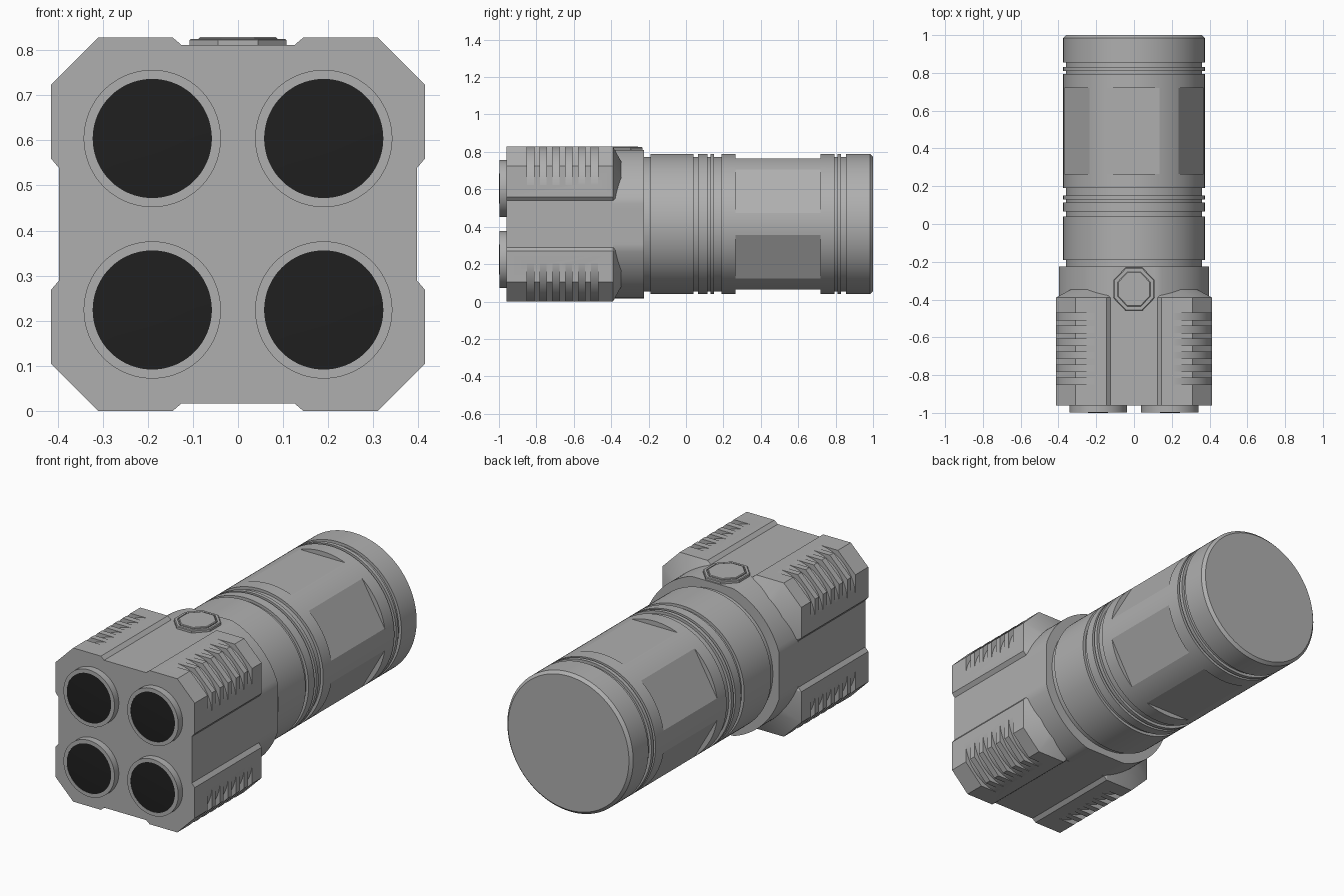
import bpy, bmesh
from math import sin, cos, pi, radians

cube = bpy.data.objects.get("Cube")
if cube:
    bpy.data.objects.remove(cube)

CZ = 0.414          # height of the long axis
SEG = 120


def material(name, rgb, rough):
    m = bpy.data.materials.new(name)
    m.use_nodes = True
    m.diffuse_color = (*rgb, 1)
    bsdf = m.node_tree.nodes["Principled BSDF"]
    bsdf.inputs["Base Color"].default_value = (*rgb, 1)
    bsdf.inputs["Roughness"].default_value = rough
    return m


GREY = material("grey_metal", (0.43, 0.43, 0.43), 0.5)
BLACK = material("black_lens", (0.014, 0.014, 0.014), 0.4)


def circle(r, cx=0, cz=0, n=SEG):
    return [(cx + r * cos(2 * pi * i / n), cz + r * sin(2 * pi * i / n)) for i in range(n)]


def loft(bm, sections):
    """Skin a list of (y, outline) sections and cap both ends."""
    rings = [[bm.verts.new((x, y, z + CZ)) for x, z in pts] for y, pts in sections]
    n = len(rings[0])
    for a, b in zip(rings, rings[1:]):
        for i in range(n):
            j = (i + 1) % n
            bm.faces.new((a[i], a[j], b[j], b[i]))
    bm.faces.new(rings[0])
    bm.faces.new(rings[-1])


def finish(bm, name, mat, angle=20):
    bmesh.ops.remove_doubles(bm, verts=bm.verts, dist=1e-5)
    bmesh.ops.recalc_face_normals(bm, faces=bm.faces)
    me = bpy.data.meshes.new(name)
    bm.to_mesh(me)
    bm.free()
    me.materials.append(mat)
    ob = bpy.data.objects.new(name, me)
    bpy.context.collection.objects.link(ob)
    smooth(ob, angle)
    return ob


def smooth(ob, angle):
    bpy.ops.object.select_all(action='DESELECT')
    ob.select_set(True)
    bpy.context.view_layer.objects.active = ob
    bpy.ops.object.shade_smooth_by_angle(angle=radians(angle))


def part(name, sections, mat=GREY, angle=20):
    bm = bmesh.new()
    loft(bm, sections)
    return finish(bm, name, mat, angle)


# Head: notched octagonal block, tapering behind into the collar
quarter = [(.414, .145), (.414, .31), (.31, .414), (.145, .414), (.125, .397)]
outline = []
for q in range(4):
    c, s = (1, 0, -1, 0)[q], (0, 1, 0, -1)[q]
    outline += [(c * x - s * z, s * x + c * z) for x, z in [(.397, .125)] + quarter]


def scaled(k):
    return [(x * k, z * k) for x, z in outline]


head = part("head", [(-.96, outline), (-.39, outline), (-.30, scaled(.6))])

# Cooling slots across the four corners of the head
bm = bmesh.new()
arc = [(.19 + .225 * cos(t * pi / 48), .19 + .225 * sin(t * pi / 48)) for t in range(25)]
slot = arc + [(.19, .5), (.5, .5), (.5, .19)]
for sx in (1, -1):
    for sz in (1, -1):
        for i in range(6):
            y = -.85 + .0685 * i
            pts = [(sx * x, sz * z) for x, z in slot]
            loft(bm, [(y, pts), (y + .036, pts)])
cutter = finish(bm, "slot_cutter", GREY)
mod = head.modifiers.new("slots", 'BOOLEAN')
mod.operation = 'DIFFERENCE'
mod.solver = 'EXACT'
mod.object = cutter
bpy.context.view_layer.objects.active = head
bpy.ops.object.modifier_apply(modifier=mod.name)
bpy.data.objects.remove(cutter)
smooth(head, 20)

# Collar: round, with four flats level with the notch floors
flat = .397
collar = [(max(-flat, min(flat, x)), max(-flat, min(flat, z))) for x, z in circle(.416)]
part("collar", [(-.41, collar), (-.225, collar)])


# Body: turned tube with grooves and six flat grip panels
def panelled(r, depth):
    pts = []
    for i in range(SEG):
        a = 2 * pi * i / SEG
        off = (a - pi / 2 + pi / 6) % (pi / 3) - pi / 6
        k = min(r, depth / cos(off))
        pts.append((k * cos(a), k * sin(a)))
    return pts


R, G = .375, .36
sections = [(-.25, circle(G))]


def band(y0, y1):
    """A full-radius ring between two grooves."""
    for y, r in ((y0, G), (y0, R), (y1, R), (y1, G)):
        sections.append((y, circle(r)))


band(-.19, .04)
band(.065, .115)
band(.13, .15)
sections += [(.19, circle(G)), (.19, circle(R)), (.265, circle(R)),
             (.265, panelled(R, .35)), (.72, panelled(R, .35)),
             (.72, circle(R)), (.795, circle(R)), (.795, circle(G))]
band(.81, .83)
sections += [(.855, circle(G)), (.855, circle(R)), (.985, circle(R)), (1.0, circle(R - .015))]
part("body", sections, angle=15)

# Four lamp bezels with slightly domed lenses
for side, x in (("left", .19), ("right", -.19)):
    for level, z in (("upper", .19), ("lower", -.19)):
        ring = [(-.95, circle(.152, x, z)), (-.997, circle(.152, x, z)),
                (-.997, circle(.132, x, z)), (-.985, circle(.132, x, z))]
        part(f"{level}_{side}_bezel", ring)
        dome = [(-.98, circle(.132, x, z))]
        dome += [(-1 + .004 * k * k, circle(.132 * k, x, z)) for k in (1, .75, .5, .2)]
        part(f"{level}_{side}_lens", dome, BLACK)

# Octagonal switch on top: raised rim, sunken channel and centre cap
bm = bmesh.new()
octagon = [(cos(pi / 8 + i * pi / 4) / cos(pi / 8), sin(pi / 8 + i * pi / 4) / cos(pi / 8))
           for i in range(8)]
steps = [(.108, .37), (.108, .408), (.104, .411), (.092, .411),
         (.092, .405), (.087, .405), (.087, .412), (.083, .415)]
rings = [[bm.verts.new((u * r, -.345 + v * r * 1.05, CZ + h)) for u, v in octagon]
         for r, h in steps]
for a, b in zip(rings, rings[1:]):
    for i in range(8):
        j = (i + 1) % 8
        bm.faces.new((a[i], a[j], b[j], b[i]))
bm.faces.new(rings[0])
bm.faces.new(rings[-1])
finish(bm, "switch_button", GREY)
